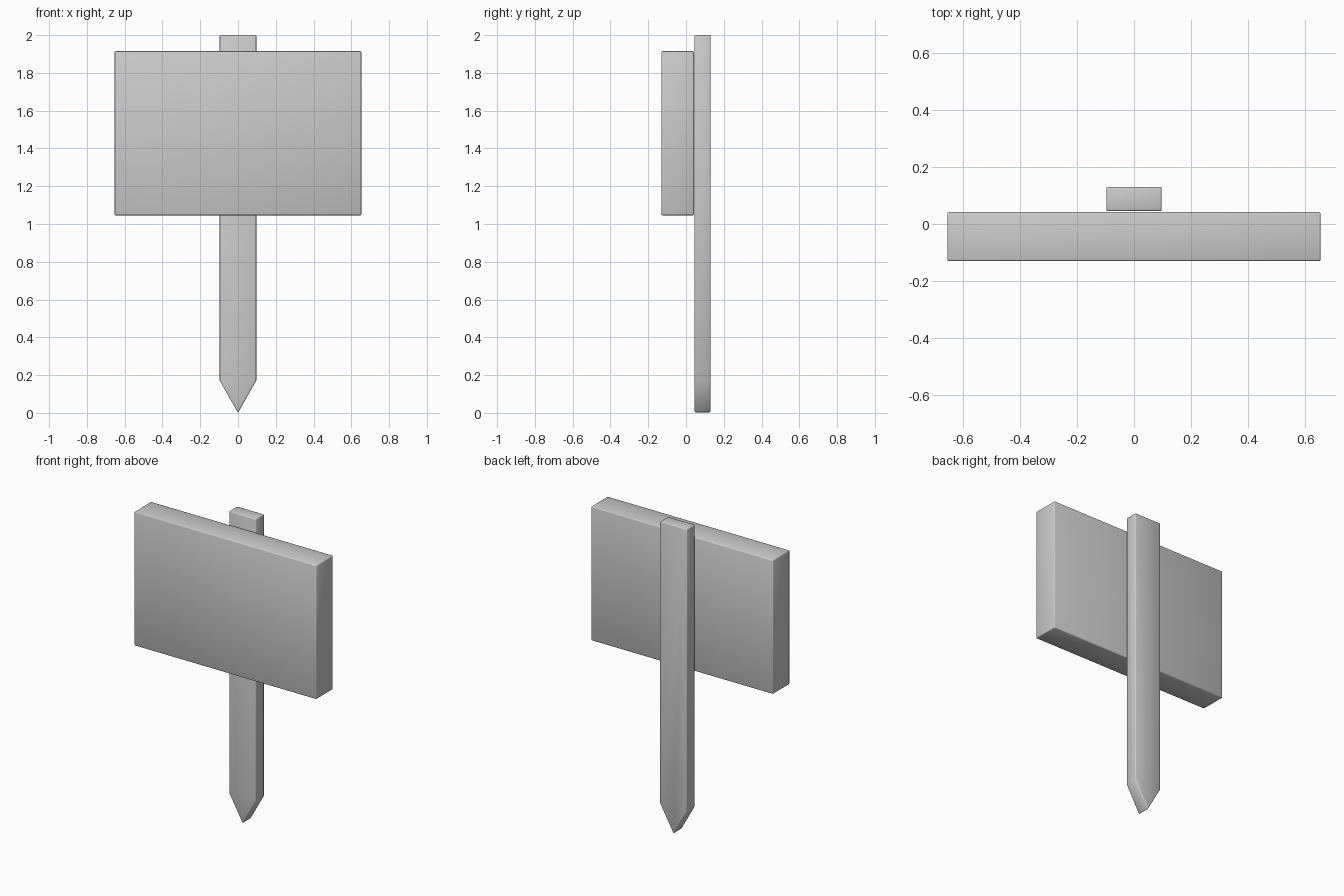
import bpy

if "Cube" in bpy.data.objects:
    bpy.data.objects.remove(bpy.data.objects["Cube"])


def extruded(name, outline, y0, y1):
    """Extrude an (x, z) outline, listed counter-clockwise from the front, from y0 to y1."""
    n = len(outline)
    verts = [(x, y, z) for y in (y0, y1) for x, z in outline]
    faces = [tuple(range(n)), tuple(reversed(range(n, 2 * n)))]
    faces += [(i, i + n, (i + 1) % n + n, (i + 1) % n) for i in range(n)]
    mesh = bpy.data.meshes.new(name)
    mesh.from_pydata(verts, [], faces)
    mesh.update()
    for poly in mesh.polygons:
        poly.use_smooth = True
    obj = bpy.data.objects.new(name, mesh)
    bpy.context.collection.objects.link(obj)
    # Tiny soft edge, leaving the shallow shoulder of the stake unbevelled
    bevel = obj.modifiers.new("soft_edges", 'BEVEL')
    bevel.width = 0.006
    bevel.segments = 2
    bevel.limit_method = 'ANGLE'
    bevel.angle_limit = 0.7
    return obj


# Sign panel
W, Z0, Z1 = 0.653, 1.046, 1.915
extruded("sign_board", [(-W, Z0), (W, Z0), (W, Z1), (-W, Z1)], -0.13, 0.042)

# Pointed stake behind the panel
P, SHOULDER = 0.097, 0.172
extruded("stake_post", [(0, 0), (P, SHOULDER), (P, 2), (-P, 2), (-P, SHOULDER)], 0.045, 0.13)
